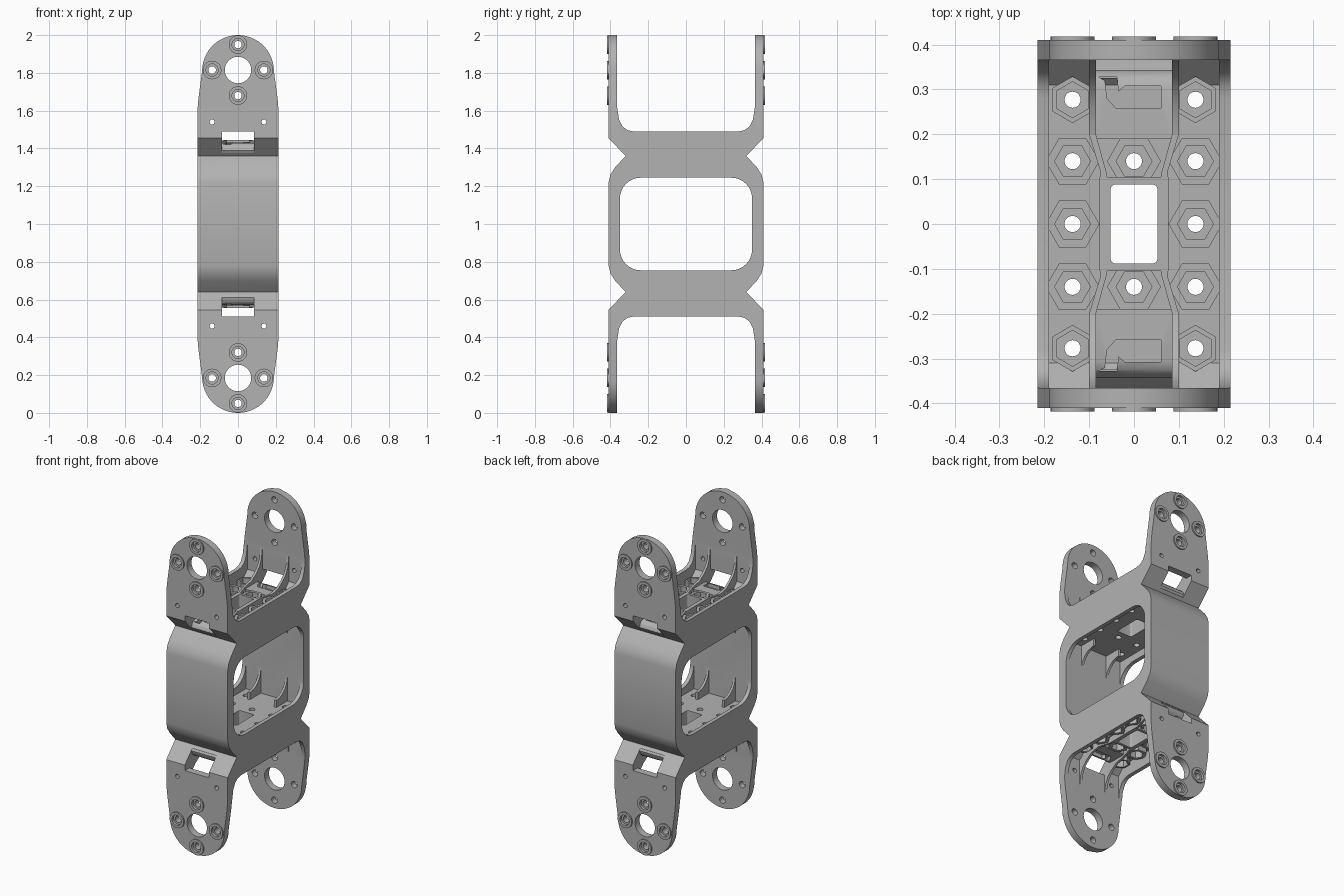
import bpy, bmesh
from math import sin, cos, pi, radians

if "Cube" in bpy.data.objects:
    bpy.data.objects.remove(bpy.data.objects["Cube"])

grey = bpy.data.materials.new("light_grey")
grey.use_nodes = True
grey.diffuse_color = (0.45, 0.45, 0.45, 1)
grey.node_tree.nodes["Principled BSDF"].inputs["Base Color"].default_value = (0.45, 0.45, 0.45, 1)

MID = 1.0  # every part is modelled around the mid height


def ring(cu, cv, r, n=32, turn=0.0):
    return [(cu + r * cos(turn + 2 * pi * i / n), cv + r * sin(turn + 2 * pi * i / n)) for i in range(n)]


def rect(u0, u1, v0, v1):
    return [(u0, v0), (u1, v0), (u1, v1), (u0, v1)]


def round_rect(hu, hv, r, n=8):
    pts = []
    for k, (su, sv) in enumerate([(1, 1), (-1, 1), (-1, -1), (1, -1)]):
        for i in range(n + 1):
            a = pi / 2 * (k + i / n)
            pts.append((su * (hu - r) + r * cos(a), sv * (hv - r) + r * sin(a)))
    return pts


def bake(ob):
    dg = bpy.context.evaluated_depsgraph_get()
    me = bpy.data.meshes.new_from_object(ob.evaluated_get(dg))
    ob.modifiers.clear()
    ob.data = me


def solid(name, prisms, mirror=""):
    """Prisms are (outline, axis, start, end); mirror lists the axes to mirror on."""
    place = {"X": lambda u, v, t: (t, u, v), "Y": lambda u, v, t: (u, t, v), "Z": lambda u, v, t: (u, v, t)}
    bm = bmesh.new()
    for pts, axis, a, b in prisms:
        lo = [bm.verts.new(place[axis](u, v, a)) for u, v in pts]
        hi = [bm.verts.new(place[axis](u, v, b)) for u, v in pts]
        bm.faces.new(lo)
        bm.faces.new(hi)
        for i in range(len(pts)):
            j = (i + 1) % len(pts)
            bm.faces.new((lo[i], lo[j], hi[j], hi[i]))
    bmesh.ops.recalc_face_normals(bm, faces=bm.faces)
    me = bpy.data.meshes.new(name)
    bm.to_mesh(me)
    bm.free()
    me.materials.append(grey)
    ob = bpy.data.objects.new(name, me)
    ob.location.z = MID
    bpy.context.scene.collection.objects.link(ob)
    if mirror:
        m = ob.modifiers.new("mirror", "MIRROR")
        m.use_axis = [c in mirror for c in "XYZ"]
        m.use_mirror_merge = False
        bake(ob)
    return ob


def cut(ob, cutters, op="DIFFERENCE"):
    for c in cutters:
        c.hide_render = True
        m = ob.modifiers.new("cut", "BOOLEAN")
        m.operation, m.solver, m.object = op, "EXACT", c
    bake(ob)


# Side profile of the frame: one quarter, then reflected
fillet = [(0.28, 0.49), (0.31, 0.497), (0.335, 0.515), (0.355, 0.555), (0.365, 0.62)]
quarter = fillet + [(0.365, 1.02), (0.41, 1.02), (0.41, 0.455), (0.32, 0.36),
                    (0.375, 0.30), (0.4, 0.262), (0.41, 0.22)]
half = quarter + [(y, -h) for y, h in reversed(quarter)]
frame = solid("frame", [(half + [(-y, h) for y, h in reversed(half)], "X", -0.215, 0.215)])

# Front outline with tapered, rounded arm ends
arc = [(0.19 * cos(radians(a)), 0.81 + 0.19 * sin(radians(a))) for a in range(0, 181, 6)]
top = [(0.215, 0.6), (0.21, 0.66)] + arc + [(-0.21, 0.66), (-0.215, 0.6)]
outline = solid("outline_cutter", [(top + [(-x, -h) for x, h in top], "Y", -0.6, 0.6)])
cut(frame, [outline], "INTERSECT")

# Openings in the frame
window = solid("window_cutter", [(round_rect(0.35, 0.245, 0.11), "X", -0.3, 0.3)])
recess = solid("recess_cutter", [(rect(-0.35, 0.35, -0.29, 0.29), "X", -0.19, 0.19)])
tray = [(0.31, 0.405), (0.365, 0.46), (0.365, 0.65)]
pocket = solid("pocket_cutter", [(tray + [(-y, h) for y, h in reversed(tray)], "X", -0.19, 0.19)], "Z")
slot = solid("slot_cutter", [(rect(-0.085, 0.085, 0.375, 0.49), "Y", 0.325, 0.5)], "YZ")
opening = solid("opening_cutter", [(round_rect(0.052, 0.088, 0.01, 4), "Z", 0.2, 0.6)], "Z")

# Arm holes: large bearing hole, four screws and two pins per arm
screws = [(0, 0.95), (0, 0.68), (0.137, 0.815), (-0.137, 0.815)]
arm_holes = solid("arm_hole_cutter",
                  [(ring(0, 0.815, 0.07, 48), "Y", 0.3, 0.5)]
                  + [(ring(x, h, 0.02, 20), "Y", 0.3, 0.5) for x, h in screws]
                  + [(ring(x, 0.54, 0.013, 16), "Y", 0.3, 0.5) for x in (-0.137, 0.137)], "YZ")
counterbore = solid("counterbore_cutter", [(ring(x, h, 0.032, 24), "Y", 0.402, 0.5) for x, h in screws], "YZ")

# Hexagonal nut seats: (x, y, outer radius, turn)
seats = [(0, y, 0.06, 0) for y in (-0.14, 0.14)]
for x in (-0.137, 0.137):
    seats += [(x, y, 0.06, 0) for y in (-0.14, 0, 0.14)]
    seats += [(x, y, 0.052, pi / 2) for y in (-0.277, 0.277)]
nuts = solid("nut_cutter", [(ring(x, y, 0.04, 6, t), "Z", 0.378, 0.6) for x, y, r, t in seats], "Z")
bolts = solid("bolt_hole_cutter", [(ring(x, y, 0.018, 20), "Z", 0.2, 0.6) for x, y, r, t in seats], "Z")
cut(frame, [window, recess, pocket, slot, opening, arm_holes, counterbore, nuts, bolts])

nut_seats = solid("nut_seats", [(ring(x, y, r, 6, t), "Z", 0.395, 0.435) for x, y, r, t in seats], "Z")
cut(nut_seats, [nuts, bolts])

screw_bosses = solid("screw_bosses", [(ring(x, h, 0.049, 32), "Y", 0.4, 0.418) for x, h in screws], "YZ")
cut(screw_bosses, [arm_holes, counterbore])

# Rim around the central opening
rim = solid("opening_rim", [(rect(-0.077, 0.077, -0.105, 0.105), "Z", 0.395, 0.444)], "Z")
cut(rim, [opening])

# Curved ribs beside the cable channel
rib = [(0.085, 0.34), (0.085, 0.2), (0.06, 0.11), (0.06, 0.1),
       (0.076, 0.1), (0.076, 0.12), (0.1, 0.2), (0.1, 0.34)]
channel_ribs = solid("channel_ribs", [(rib, "Z", 0.4, 0.443)], "XYZ")

# Cable channel floor, rolling down to the slot, with a hooked groove
roll = [(0.19, 0.36), (0.19, 0.43), (0.305, 0.43), (0.325, 0.424), (0.338, 0.41), (0.343, 0.39), (0.335, 0.377),
        (0.3, 0.365)]
channel = solid("channel_floor", [(roll, "X", -0.086, 0.086)], "YZ")
hook = [(-0.08, 0.328), (-0.065, 0.32), (-0.06, 0.28), (-0.04, 0.258), (0.06, 0.258),
        (0.06, 0.308), (-0.02, 0.308), (-0.035, 0.295), (-0.038, 0.328)]
groove = solid("groove_cutter", [(hook, "Z", 0.405, 0.5)], "YZ")
cut(channel, [groove])

# Gussets from the channel ribs up the arms
gusset = [(0.2, 0.443), (0.26, 0.455), (0.305, 0.485)] + fillet[2:] + [(0.37, 0.62), (0.37, 0.455), (0.31, 0.4),
                                                                     (0.2, 0.4)]
arm_gussets = solid("arm_gussets", [(gusset, "X", 0.085, 0.1)], "XYZ")

# Gussets in the corners of the central window
corner = [p for p in round_rect(0.35, 0.245, 0.11)[:9]]
inner = corner + [(0.24, 0.295), (0.355, 0.295), (0.355, 0.135)]
window_gussets = solid("window_gussets", [(inner, "X", 0.085, 0.1)], "XYZ")

for c in [o for o in bpy.data.objects if o.name.endswith("_cutter")]:
    bpy.data.objects.remove(c)

# Smooth curved faces while keeping crisp edges
bpy.ops.object.select_all(action="DESELECT")
parts = [frame, nut_seats, screw_bosses, rim, channel_ribs, channel, arm_gussets, window_gussets]
for p in parts:
    p.select_set(True)
bpy.context.view_layer.objects.active = frame
bpy.ops.object.shade_smooth_by_angle(angle=radians(32))
